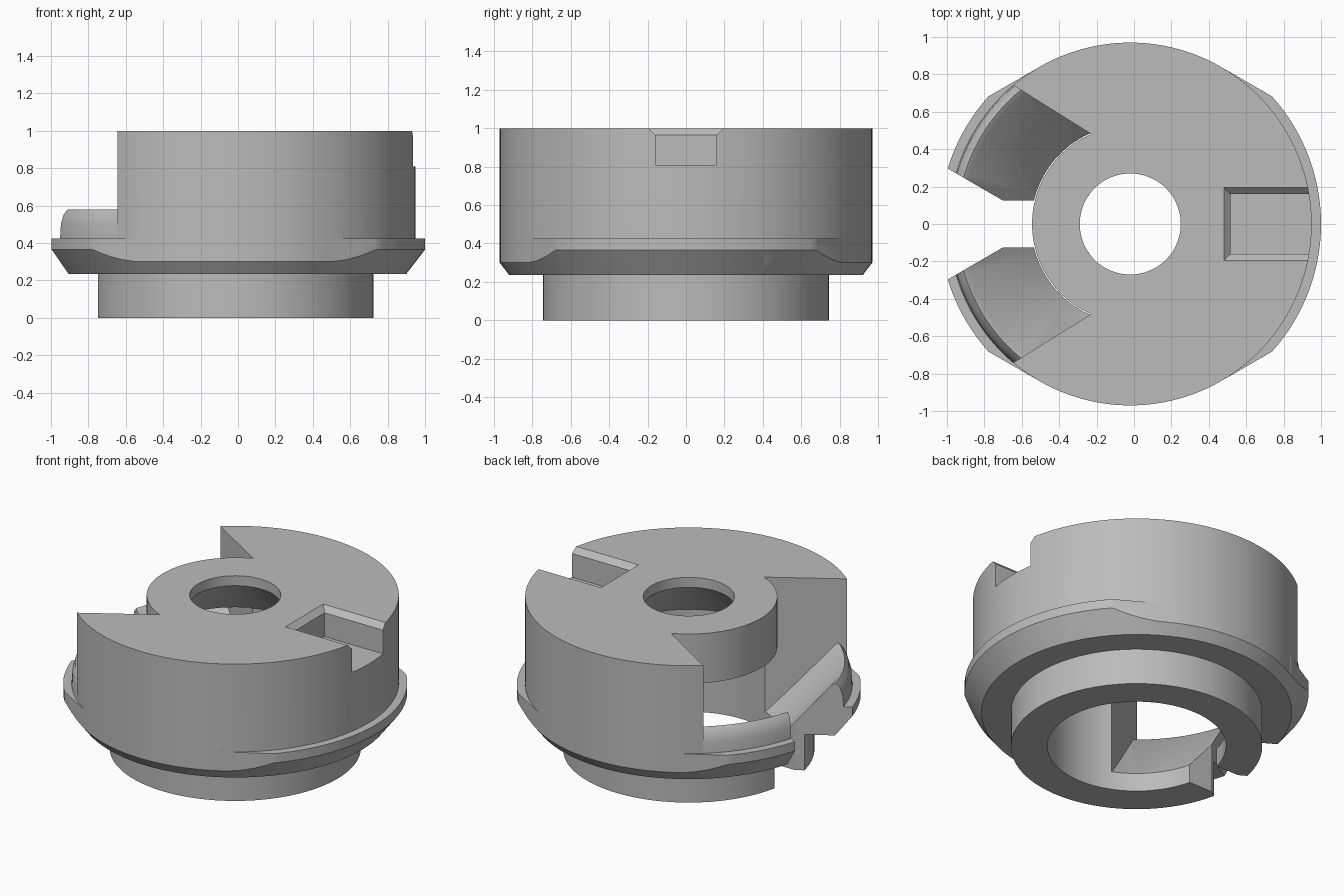
import bpy, bmesh, math

old = bpy.data.objects.get("Cube")
if old:
    bpy.data.objects.remove(old, do_unlink=True)

CX = -0.02          # axis of the turned parts
SEG = 128

metal = bpy.data.materials.new("grey_metal")
metal.use_nodes = True
GREY = (0.5, 0.5, 0.5, 1)
metal.diffuse_color = GREY
metal.node_tree.nodes["Principled BSDF"].inputs["Base Color"].default_value = GREY


def finish(name, bm):
    bmesh.ops.recalc_face_normals(bm, faces=bm.faces)
    mesh = bpy.data.meshes.new(name)
    bm.to_mesh(mesh)
    bm.free()
    mesh.materials.append(metal)
    ob = bpy.data.objects.new(name, mesh)
    bpy.context.collection.objects.link(ob)
    return ob


def bridge(bm, rings, closed):
    """Quads between successive rings of vertices."""
    n = len(rings[0])
    pairs = list(zip(rings, rings[1:]))
    if closed:
        pairs.append((rings[-1], rings[0]))
    for a, b in pairs:
        for i in range(n):
            j = (i + 1) % n
            bm.faces.new((a[i], a[j], b[j], b[i]))


def lathe(name, profile):
    """Turn a closed (radius, height) profile about the axis."""
    bm = bmesh.new()
    rings = []
    for k in range(SEG):
        t = math.tau * k / SEG
        rings.append([bm.verts.new((CX + r * math.cos(t), r * math.sin(t), z))
                      for r, z in profile])
    bridge(bm, rings, True)
    return finish(name, bm)


def add_stack(bm, layers):
    """Solid through plan outlines [(height, [(x, y), ...]), ...]."""
    rings = [[bm.verts.new((x, y, z)) for x, y in plan] for z, plan in layers]
    bridge(bm, rings, False)
    bm.faces.new(rings[0])
    bm.faces.new(rings[-1])


def prism(name, *plans):
    bm = bmesh.new()
    for plan in plans:
        add_stack(bm, [(-0.2, plan), (1.4, plan)])
    return finish(name, bm)


def boolean(ob, tool, operation, keep=False):
    mod = ob.modifiers.new(operation.lower(), 'BOOLEAN')
    mod.object, mod.operation, mod.solver = tool, operation, 'EXACT'
    bpy.context.view_layer.objects.active = ob
    bpy.ops.object.modifier_apply(modifier=mod.name)
    if not keep:
        bpy.data.objects.remove(tool, do_unlink=True)


def flip(plan):
    return [(x, -y) for x, y in reversed(plan)]


# Turned body: collar, chamfered drum, stepped bore with conical roof
body = lathe("cutter_body", [
    (0.53, 0), (0.745, 0), (0.745, 0.235), (0.92, 0.235), (0.97, 0.3),
    (0.97, 1), (0.27, 1), (0.27, 0.935), (0.53, 0.67)])

# Locking flange, trimmed by planes tangent to the drum
CHAMFER = [(0.92, 0.235), (1.02, 0.365), (1.02, 0.425)]
flange = lathe("flange", [(0.65, 0.235)] + CHAMFER + [(0.65, 0.425)])
quarter = [(0.485, 0.84), (1.178, 0.44)]
half = quarter + flip(quarter)
plan = half + [(-x, y) for x, y in reversed(half)]
trim = prism("flange_trim", [(x + CX, y) for x, y in plan])
boolean(flange, trim, 'INTERSECT', keep=True)
boolean(body, flange, 'UNION')

# Wide opening on one side, leaving the round hub standing
HUB = 0.525
start = math.radians(113.5)
arc = [(CX + HUB * math.cos(t), HUB * math.sin(t))
       for t in (start + (math.tau - 2 * start) * i / 48 for i in range(49))]
wall_x, wall_y = arc[0]
slope = math.tan(math.radians(32))
far = 1.3
outer = (wall_x - far, wall_y + far * slope)
opening = prism("opening", arc + [(outer[0], -outer[1]), outer])
boolean(body, opening, 'DIFFERENCE')

# Two sloped pocket floors with rounded rims, split by a flared gap
ramps = lathe("pocket_floors", [(0.53, 0), (0.745, 0), (0.745, 0.235)] + CHAMFER + [
    (0.97, 0.425), (0.965, 0.5), (0.95, 0.55), (0.925, 0.58), (0.9, 0.565),
    (0.53, 0.12)])
boolean(ramps, trim, 'INTERSECT')
lap = 0.012
sector = [(wall_x + 0.1, wall_y - 0.1 * slope + lap), (outer[0], outer[1] + lap),
          (-1.3, 0.473), (-0.7, 0.125), (-0.2, 0.125)]
boolean(ramps, prism("sectors", sector, flip(sector)), 'INTERSECT')
boolean(body, ramps, 'UNION')


# Key slot with chamfered upper edges
def slot_plan(grow):
    w, x = 0.16 + grow, 0.515 - grow
    return [(x, -w), (1.3, -w), (1.3, w), (x, w)]


bm = bmesh.new()
add_stack(bm, [(0.81, slot_plan(0)), (0.965, slot_plan(0)), (1.05, slot_plan(0.085))])
boolean(body, finish("key_slot", bm), 'DIFFERENCE')

# Smooth turned surfaces, crisp edges
bpy.ops.object.select_all(action='DESELECT')
body.select_set(True)
bpy.context.view_layer.objects.active = body
bpy.ops.object.shade_smooth_by_angle(angle=math.radians(25))
